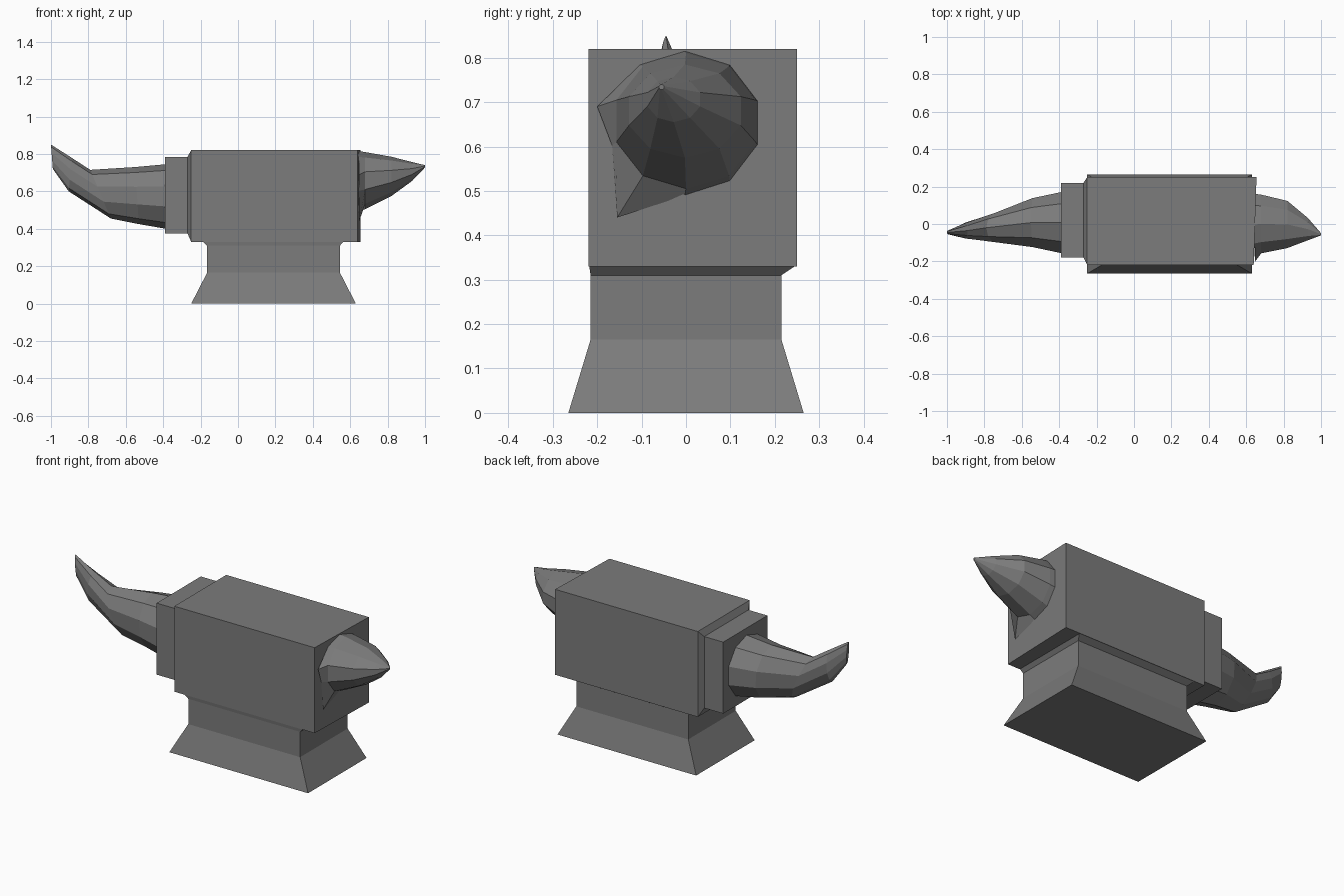
import bpy, bmesh, math
from mathutils import Vector

cube = bpy.data.objects.get("Cube")
if cube:
    bpy.data.objects.remove(cube, do_unlink=True)

# Single iron grey
iron = bpy.data.materials.new("iron_grey")
iron.use_nodes = True
grey = (0.2, 0.2, 0.2, 1)
iron.diffuse_color = grey
iron.node_tree.nodes["Principled BSDF"].inputs["Base Color"].default_value = grey


def loft(name, rings):
    """Skin a list of equal-length point rings and cap both ends."""
    bm = bmesh.new()
    loops = [[bm.verts.new(p) for p in ring] for ring in rings]
    n = len(loops[0])
    for a, b in zip(loops, loops[1:]):
        for i in range(n):
            j = (i + 1) % n
            bm.faces.new((a[i], a[j], b[j], b[i]))
    bm.faces.new(loops[0])
    bm.faces.new(loops[-1])
    bmesh.ops.recalc_face_normals(bm, faces=bm.faces)
    mesh = bpy.data.meshes.new(name)
    bm.to_mesh(mesh)
    bm.free()
    mesh.materials.append(iron)
    obj = bpy.data.objects.new(name, mesh)
    bpy.context.collection.objects.link(obj)
    return obj


def end_rect(x, y0, y1, z0, z1, skew=0):
    """Rectangle facing along x; skew pushes the back edge outward."""
    return [(x, y0, z0), (x + skew, y1, z0), (x + skew, y1, z1), (x, y0, z1)]


def flat_rect(z, x0, x1, y0, y1):
    return [(x0, y0, z), (x1, y0, z), (x1, y1, z), (x0, y1, z)]


def section(top, bottom, y0, y1, sides=10):
    """Oval through a top and a bottom (x, z) point, spanning y0 to y1."""
    t = Vector((top[0], (y0 + y1) / 2, top[1]))
    b = Vector((bottom[0], (y0 + y1) / 2, bottom[1]))
    mid, half = (t + b) / 2, (t - b) / 2
    side = Vector((0, (y1 - y0) / 2, 0))
    angles = [math.tau * i / sides for i in range(sides)]
    return [mid + half * math.cos(a) + side * math.sin(a) for a in angles]


# Main block with its stepped, chamfered shoulder
loft("anvil_body", [
    end_rect(-0.39, -0.18, 0.22, 0.375, 0.785),
    end_rect(-0.27, -0.18, 0.22, 0.375, 0.785),
    end_rect(-0.25, -0.22, 0.25, 0.33, 0.82),
    end_rect(0.64, -0.22, 0.25, 0.33, 0.82, 0.015),
])

# Flared foot, straight waist and chamfer under the block
loft("pedestal", [
    flat_rect(0, -0.25, 0.63, -0.265, 0.265),
    flat_rect(0.165, -0.165, 0.545, -0.215, 0.215),
    flat_rect(0.31, -0.165, 0.545, -0.215, 0.215),
    flat_rect(0.332, -0.19, 0.565, -0.218, 0.248),
])

# Long horn, curling upward
loft("long_horn", [
    section((-0.385, 0.745), (-0.385, 0.40), -0.165, 0.18),
    section((-0.55, 0.73), (-0.53, 0.425), -0.13, 0.145),
    section((-0.79, 0.715), (-0.68, 0.455), -0.10, 0.06),
    section((-0.89, 0.78), (-0.905, 0.60), -0.08, 0.01),
    section((-1.0, 0.85), (-0.99, 0.72), -0.055, -0.035),
])

# Short horn with a ragged root
root = section((0.645, 0.815), (0.645, 0.49), -0.175, 0.17)
root[6] = Vector((0.648, -0.155, 0.44))
root[8] = Vector((0.648, -0.2, 0.69))
loft("short_horn", [
    root,
    section((0.68, 0.81), (0.68, 0.505), -0.165, 0.165),
    section((0.82, 0.785), (0.82, 0.575), -0.135, 0.13),
    section((0.93, 0.757), (0.93, 0.655), -0.09, 0.035),
    section((1.0, 0.74), (1.0, 0.728), -0.061, -0.049),
])
